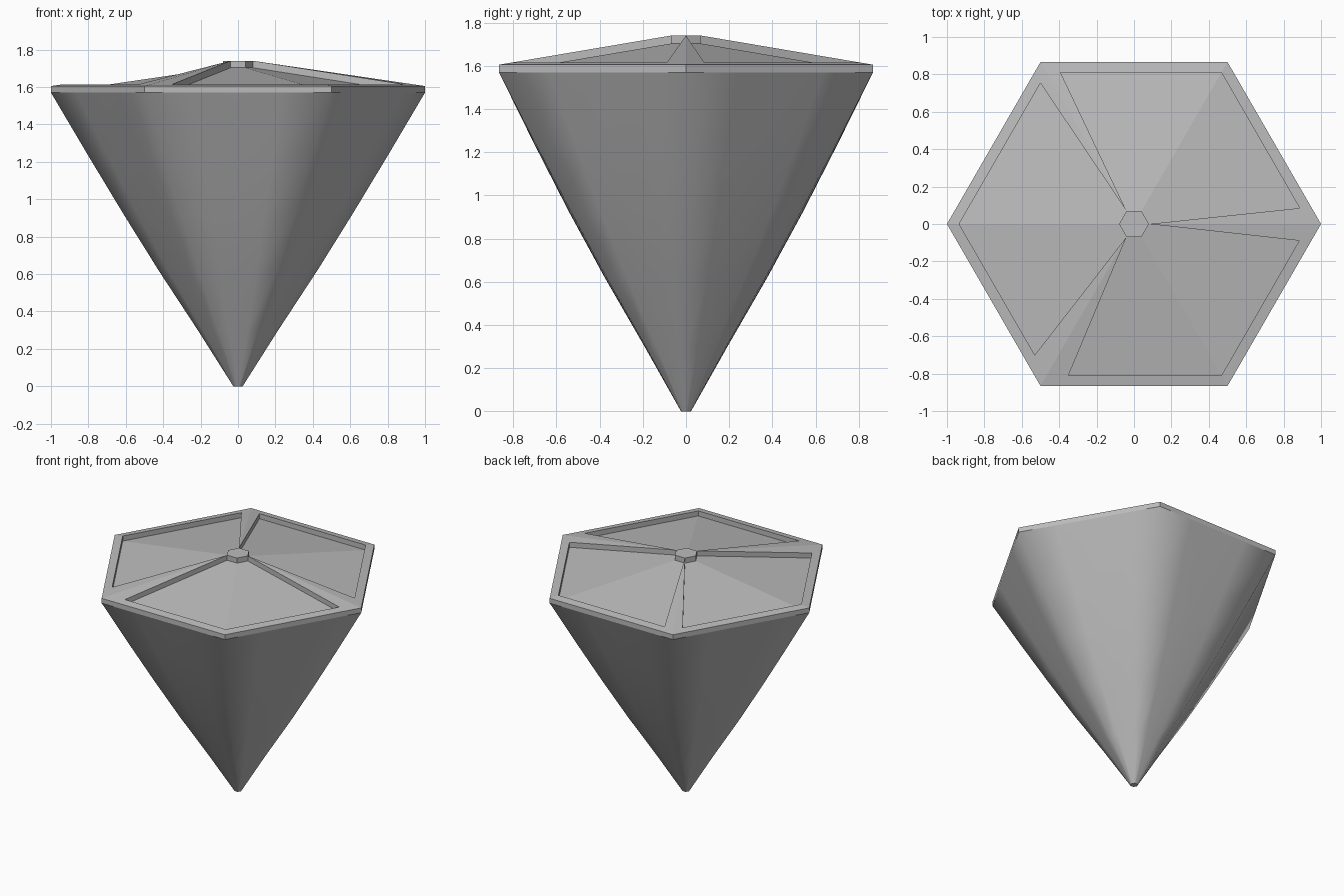
import bpy
from math import sin, cos, pi, radians

if "Cube" in bpy.data.objects:
    bpy.data.objects.remove(bpy.data.objects["Cube"], do_unlink=True)

RIM_LOW, RIM_TOP, PEAK = 1.57, 1.605, 1.74
HUB, PANEL, DEPTH = 0.08, 0.935, 0.037

grey = bpy.data.materials.new("plain grey")
grey.use_nodes = True
colour = (0.5, 0.5, 0.5, 1)
grey.diffuse_color = colour
grey.node_tree.nodes["Principled BSDF"].inputs["Base Color"].default_value = colour


def add_object(name, verts, faces, smooth=False):
    mesh = bpy.data.meshes.new(name)
    mesh.from_pydata(verts, [], faces)
    mesh.materials.append(grey)
    for face in mesh.polygons:
        face.use_smooth = smooth and len(face.vertices) == 4
    mesh.update()
    obj = bpy.data.objects.new(name, mesh)
    bpy.context.collection.objects.link(obj)
    return obj


def hex_radius(angle):
    """Distance to a unit hexagon's edge in a direction."""
    return cos(pi / 6) / cos(angle % (pi / 3) - pi / 6)


# Tapered hexagonal body: height, corner radius, roundness
rings = [(0, 0.025, 0.4), (0.3, 0.215, 0.2), (0.62, 0.425, 0.15),
         (0.92, 0.612, 0.12), (1.24, 0.805, 0.06), (RIM_LOW, 1, 0)]
SIDES = 24
verts, faces = [], [tuple(reversed(range(SIDES)))]
for z, radius, roundness in rings:
    for i in range(SIDES):
        a = 2 * pi * i / SIDES
        r = radius * (hex_radius(a) * (1 - roundness) + roundness)
        verts.append((r * cos(a), r * sin(a), z))
for k in range(len(rings) - 1):
    for i in range(SIDES):
        j = (i + 1) % SIDES
        low, high = k * SIDES, (k + 1) * SIDES
        faces.append((low + i, low + j, high + j, high + i))
add_object("tapered_body", verts, faces, smooth=True)

# Lid: a shallow hexagonal pyramid with three sunken panels around a hub
verts, faces = [], []


def point(radius, degrees, toward=0, step=0, drop=0):
    """Vertex on the pyramid near a corner, slid along its edge."""
    a, b = radians(degrees), radians(toward)
    x = radius * (cos(a) * (1 - step) + cos(b) * step)
    y = radius * (sin(a) * (1 - step) + sin(b) * step)
    z = PEAK - (PEAK - RIM_TOP) * (radius - HUB) / (1 - HUB) - drop
    verts.append((x, y, z))
    return len(verts) - 1


def outline(start, first, last, drop):
    """Panel corners: three on the hub, then three along the rim."""
    mid, end = start + 60, start + 120
    return [point(HUB, start, drop=drop),
            point(PANEL, start, mid, first, drop),
            point(PANEL, mid, drop=drop),
            point(PANEL, end, mid, last, drop),
            point(HUB, end, drop=drop),
            point(HUB, mid, drop=drop)]


panels = [(0, 0.105, 0.08), (120, 0.07, 0.135), (240, 0.125, 0.11)]
hub_top = []
for start, first, last in panels:
    rim = [point(1, start + d) for d in (0, 60, 120)]
    top = outline(start, first, last, 0)
    floor = outline(start, first, last, DEPTH)
    # Spoke halves and border
    faces += [(top[0], rim[0], top[1]), (rim[0], rim[1], top[2], top[1]),
              (rim[1], rim[2], top[3], top[2]), (rim[2], top[4], top[3])]
    # Sunken floor and its walls
    faces += [(floor[0], floor[1], floor[2], floor[5]),
              (floor[5], floor[2], floor[3], floor[4])]
    for i in range(6):
        j = (i + 1) % 6
        faces.append((top[i], top[j], floor[j], floor[i]))
    # Rim band
    base = []
    for corner in rim:
        x, y, z = verts[corner]
        verts.append((x, y, RIM_LOW))
        base.append(len(verts) - 1)
    for i in range(2):
        faces.append((base[i], base[i + 1], rim[i + 1], rim[i]))
    hub_top += [top[0], top[5]]
faces.append(tuple(hub_top))
add_object("panelled_lid", verts, faces)
